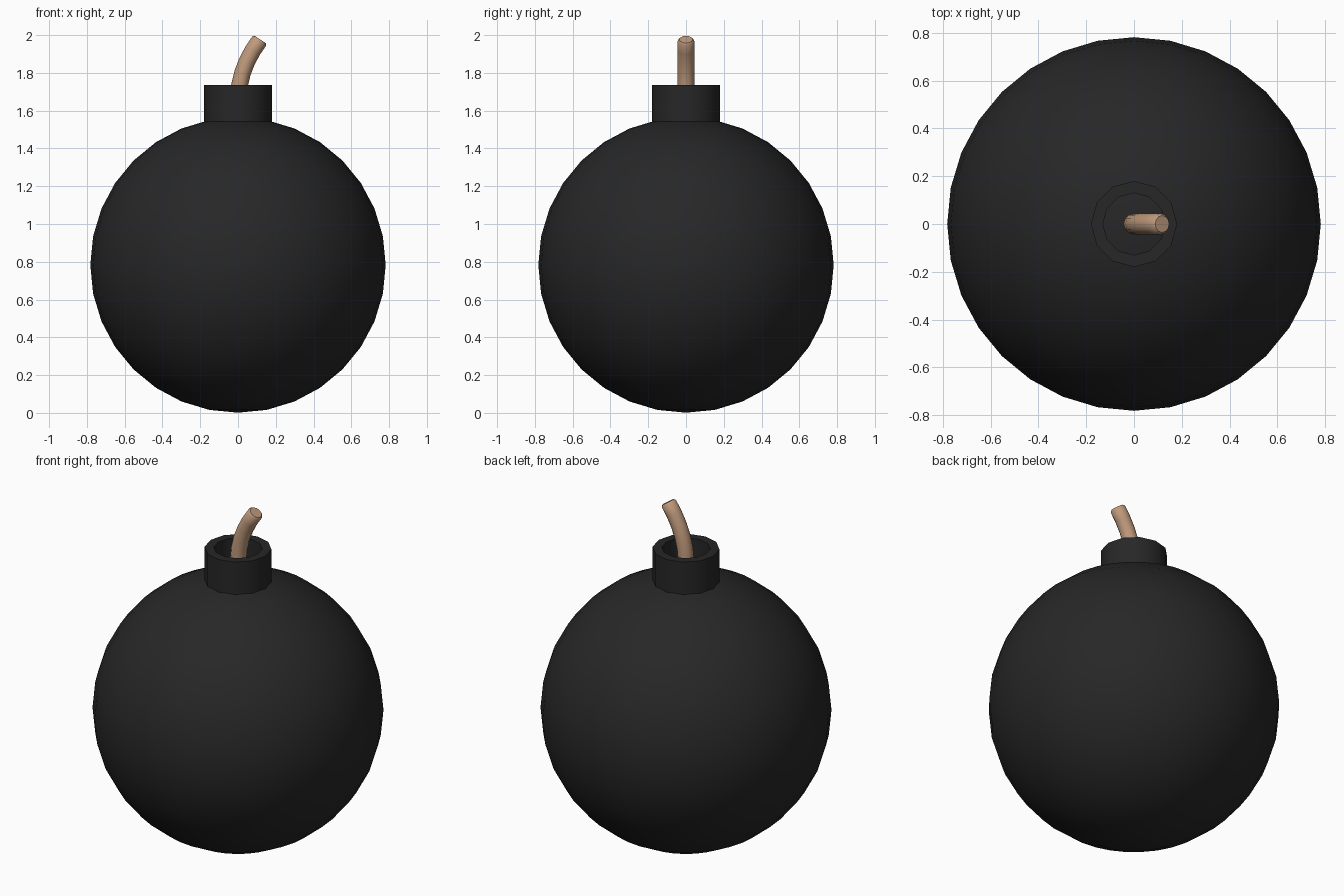
import bpy, bmesh
from math import cos, sin, pi, radians

if "Cube" in bpy.data.objects:
    bpy.data.objects.remove(bpy.data.objects["Cube"])


def material(name, color):
    m = bpy.data.materials.new(name)
    m.diffuse_color = (*color, 1)
    m.use_nodes = True
    m.node_tree.nodes["Principled BSDF"].inputs["Base Color"].default_value = m.diffuse_color
    return m


def smooth(obj):
    bpy.ops.object.select_all(action='DESELECT')
    obj.select_set(True)
    bpy.context.view_layer.objects.active = obj
    bpy.ops.object.shade_smooth_by_angle(angle=radians(40))


black = material("black_iron", (0.02, 0.02, 0.02))
tan = material("fuse_cord", (0.52, 0.32, 0.2))

# Round body
bpy.ops.mesh.primitive_uv_sphere_add(segments=32, ring_count=16, radius=0.782, location=(0, 0, 0.783))
body = bpy.context.object
body.name = "body"
body.data.materials.append(black)
smooth(body)

# Hollow collar: a lathed profile whose foot sinks into the body
SIDES = 12
profile = [(0.18, 1.5), (0.18, 1.735), (0.13, 1.735), (0.13, 1.5)]
bm = bmesh.new()
rings = [[bm.verts.new((r * cos(2 * pi * i / SIDES), r * sin(2 * pi * i / SIDES), z))
          for i in range(SIDES)] for r, z in profile]
for a, b in zip(rings, rings[1:] + rings[:1]):
    for i in range(SIDES):
        j = (i + 1) % SIDES
        bm.faces.new((a[i], a[j], b[j], b[i]))
bmesh.ops.recalc_face_normals(bm, faces=bm.faces)
mesh = bpy.data.meshes.new("collar")
bm.to_mesh(mesh)
bm.free()
collar = bpy.data.objects.new("collar", mesh)
bpy.context.collection.objects.link(collar)
mesh.materials.append(black)
smooth(collar)

# Bent fuse: (x, z, radius scale), rounded slightly at the tip
path = [(0, 1.53, 1), (0, 1.66, 1), (0.008, 1.735, 1), (0.024, 1.80, 1), (0.047, 1.86, 1),
        (0.079, 1.92, 1), (0.112, 1.968, 1), (0.118, 1.977, 0.8)]
curve = bpy.data.curves.new("fuse", 'CURVE')
curve.dimensions = '3D'
curve.bevel_depth = 0.044
curve.bevel_resolution = 4
curve.use_fill_caps = True
spline = curve.splines.new('POLY')
spline.points.add(len(path) - 1)
for p, (x, z, s) in zip(spline.points, path):
    p.co = (x, 0, z, 1)
    p.radius = s
fuse = bpy.data.objects.new("fuse", curve)
bpy.context.collection.objects.link(fuse)
curve.materials.append(tan)
bpy.ops.object.select_all(action='DESELECT')
fuse.select_set(True)
bpy.context.view_layer.objects.active = fuse
bpy.ops.object.convert(target='MESH')
smooth(bpy.context.object)
